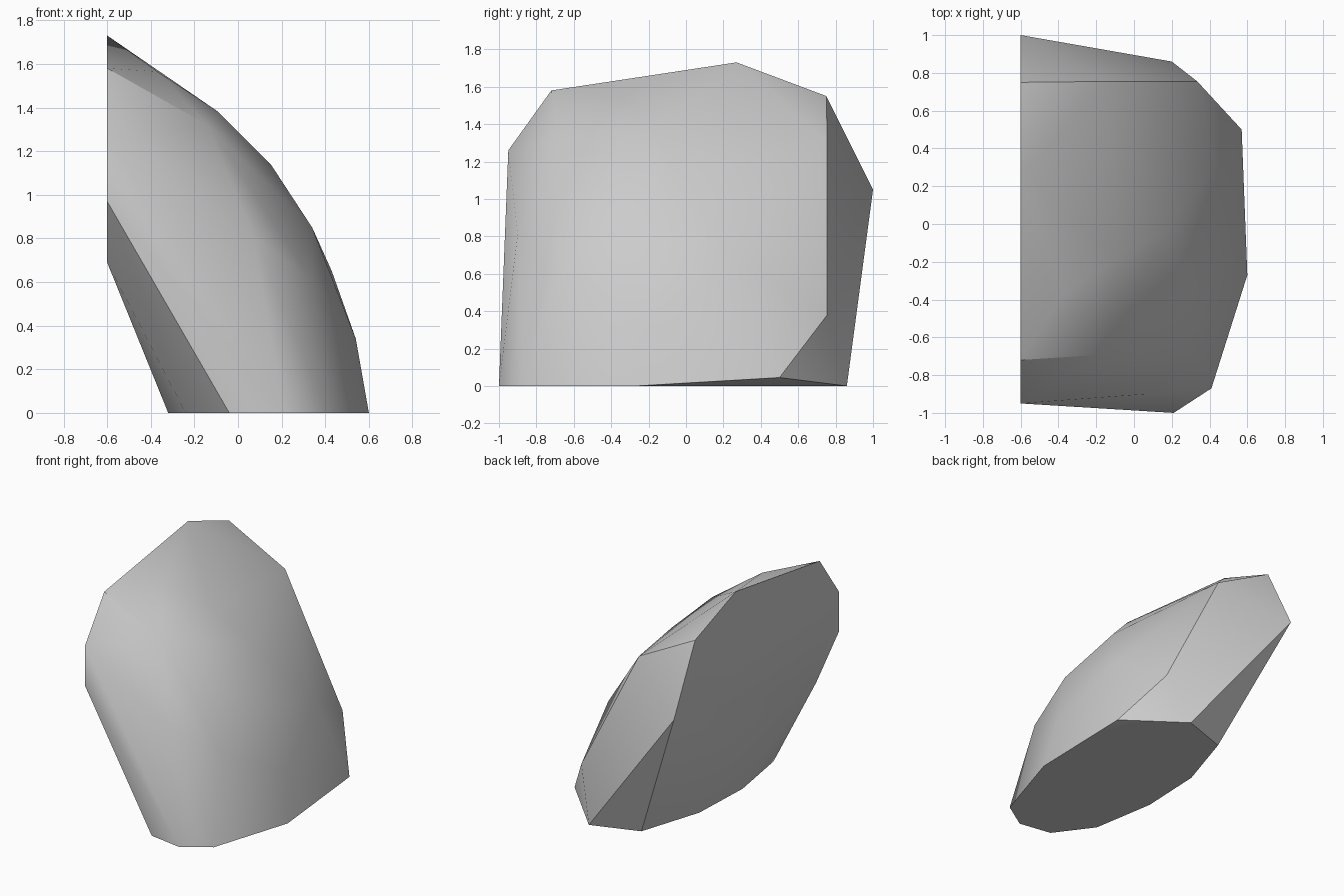
import bpy
import bmesh
import math

# Remove the default cube if it is there
default_cube = bpy.data.objects.get("Cube")
if default_cube:
    bpy.data.objects.remove(default_cube, do_unlink=True)


def make_material(name, colour):
    material = bpy.data.materials.new(name)
    material.use_nodes = True
    material.diffuse_color = colour
    shader = next(n for n in material.node_tree.nodes if n.type == "BSDF_PRINCIPLED")
    shader.inputs["Base Color"].default_value = colour
    shader.inputs["Roughness"].default_value = 0.9
    return material


def hull_object(name, points, material):
    """Wrap a tight convex skin around the points and merge coplanar triangles."""
    bm = bmesh.new()
    for point in points:
        bm.verts.new(point)
    bmesh.ops.convex_hull(bm, input=bm.verts)
    inside = [v for v in bm.verts if not v.link_faces]
    bmesh.ops.delete(bm, geom=inside, context="VERTS")
    bmesh.ops.dissolve_limit(bm, angle_limit=math.radians(0.5),
                             verts=bm.verts, edges=bm.edges)
    bmesh.ops.recalc_face_normals(bm, faces=bm.faces)
    mesh = bpy.data.meshes.new(name)
    bm.to_mesh(mesh)
    bm.free()
    mesh.materials.append(material)
    obj = bpy.data.objects.new(name, mesh)
    bpy.context.scene.collection.objects.link(obj)
    return obj


# Outline of the flat base, as x and y
base_outline = [(.41, -.87), (.6, -.27), (.2, .86), (-.15, .74), (-.3, .27),
                (-.32, -.21), (-.24, -.69), (-.04, -.96), (.21, -1)]

# Outline of the flat cut side, as y and z
cut_outline = [(-.72, 1.58), (.27, 1.73), (.75, 1.55), (1, 1.05),
               (.4, .69), (-.68, .69), (-.95, .97), (-.95, 1.26)]

# Corners of the rounded outer side: back rim, crown and front ridge
back_rim = [(-.14, .755, 1.31), (.335, .755, .38), (.57, .5, .045)]
crown = [(-.37, -.37, 1.565), (-.09, -.18, 1.38), (.15, -.05, 1.14),
         (.34, -.35, .85), (.43, .3, .65), (.54, -.2, .34)]
front_ridge = [(-.14, -.69, 1.32), (.07, -.9, .81), (.34, -.68, .61)]

corners = [(x, y, 0) for x, y in base_outline]
corners += [(-.6, y, z) for y, z in cut_outline]
corners += back_rim + crown + front_ridge

# Rock, smooth over the rounded side and sharp at the cuts
stone = make_material("grey stone", (.6, .6, .6, 1))
rock = hull_object("rock", corners, stone)

bpy.ops.object.select_all(action="DESELECT")
rock.select_set(True)
bpy.context.view_layer.objects.active = rock
bpy.ops.object.shade_smooth_by_angle(angle=math.radians(30))
